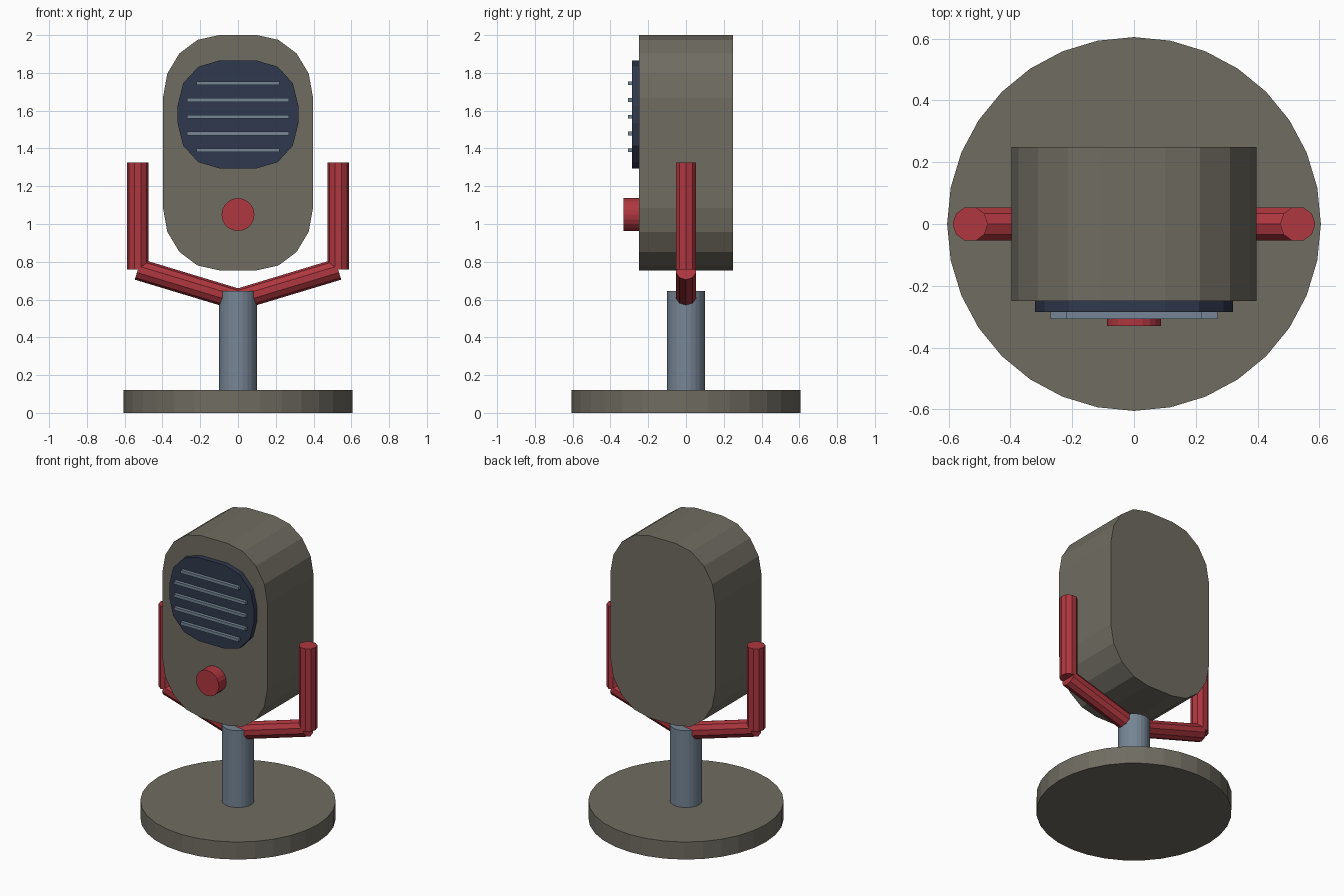
import bpy
import bmesh
from math import sin, cos, pi
from mathutils import Vector, Matrix

cube = bpy.data.objects.get("Cube")
if cube:
    bpy.data.objects.remove(cube, do_unlink=True)


def material(name, color):
    mat = bpy.data.materials.new(name)
    mat.use_nodes = True
    rgba = (*color, 1)
    mat.diffuse_color = rgba
    mat.node_tree.nodes["Principled BSDF"].inputs["Base Color"].default_value = rgba
    return mat


taupe = material("warm grey", (0.16, 0.15, 0.12))
navy = material("dark navy", (0.03, 0.04, 0.075))
steel = material("steel blue", (0.18, 0.235, 0.3))
red = material("red", (0.43, 0.038, 0.05))


def finish(name, bm, mat):
    bmesh.ops.recalc_face_normals(bm, faces=bm.faces)
    mesh = bpy.data.meshes.new(name)
    bm.to_mesh(mesh)
    bm.free()
    mesh.materials.append(mat)
    obj = bpy.data.objects.new(name, mesh)
    bpy.context.collection.objects.link(obj)
    return obj


def rod(name, start, end, radius, sides, mat):
    """Capped cylinder between two points, with a vertex on its local x axis."""
    a, b = Vector(start), Vector(end)
    axis = b - a
    turn = Vector((0, 0, 1)).rotation_difference(axis).to_matrix().to_4x4()
    place = Matrix.Translation((a + b) / 2) @ turn @ Matrix.Rotation(pi / 2, 4, "Z")
    bm = bmesh.new()
    bmesh.ops.create_cone(bm, cap_ends=True, segments=sides, radius1=radius,
                          radius2=radius, depth=axis.length, matrix=place)
    return finish(name, bm, mat)


def rounded_slab(name, half_w, z_low, z_high, rx, rz, steps, y_front, y_back, mat):
    """Rounded rectangle in the xz plane, extruded along y."""
    cx = half_w - rx
    corners = [(cx, z_high - rz), (-cx, z_high - rz), (-cx, z_low + rz), (cx, z_low + rz)]
    bm = bmesh.new()
    ring = []
    for i, (x, z) in enumerate(corners):
        for k in range(steps + 1):
            t = (i + k / steps) * pi / 2
            ring.append(bm.verts.new((x + rx * cos(t), y_front, z + rz * sin(t))))
    front = bm.faces.new(ring)
    back = bmesh.ops.extrude_face_region(bm, geom=[front], use_keep_orig=True)["geom"]
    moved = [v for v in back if isinstance(v, bmesh.types.BMVert)]
    bmesh.ops.translate(bm, verts=moved, vec=(0, y_back - y_front, 0))
    return finish(name, bm, mat)


def box(name, center, size, mat):
    bm = bmesh.new()
    bmesh.ops.create_cube(bm, size=1, matrix=Matrix.Translation(center)
                          @ Matrix.Diagonal((*size, 1)))
    return finish(name, bm, mat)


# Stand
rod("base", (0, 0, 0), (0, 0, 0.12), 0.605, 32, taupe)
rod("column", (0, 0, 0.12), (0, 0, 0.645), 0.1, 24, steel)

# Yoke arms on both sides
for side, s in (("left", 1), ("right", -1)):
    rod(side + "_lower_arm", (0, 0, 0.6), (s * 0.53, 0, 0.76), 0.057, 10, red)
    rod(side + "_upright_arm", (s * 0.53, 0, 0.76), (s * 0.53, 0, 1.325), 0.057, 10, red)

# Microphone head and its grille
rounded_slab("head", 0.397, 0.755, 2.0, 0.297, 0.33, 4, -0.25, 0.25, taupe)
rounded_slab("grille", 0.32, 1.295, 1.865, 0.22, 0.24, 3, -0.285, -0.24, navy)

# Grille bars, shorter at top and bottom
for i in range(5):
    width = 0.44 if i in (0, 4) else 0.54
    box(f"grille_bar_{i + 1}", (0, -0.29, 1.745 - i * 0.0885), (width, 0.035, 0.02), steel)

# Front knob
rod("knob", (0, -0.24, 1.05), (0, -0.33, 1.05), 0.087, 20, red)
